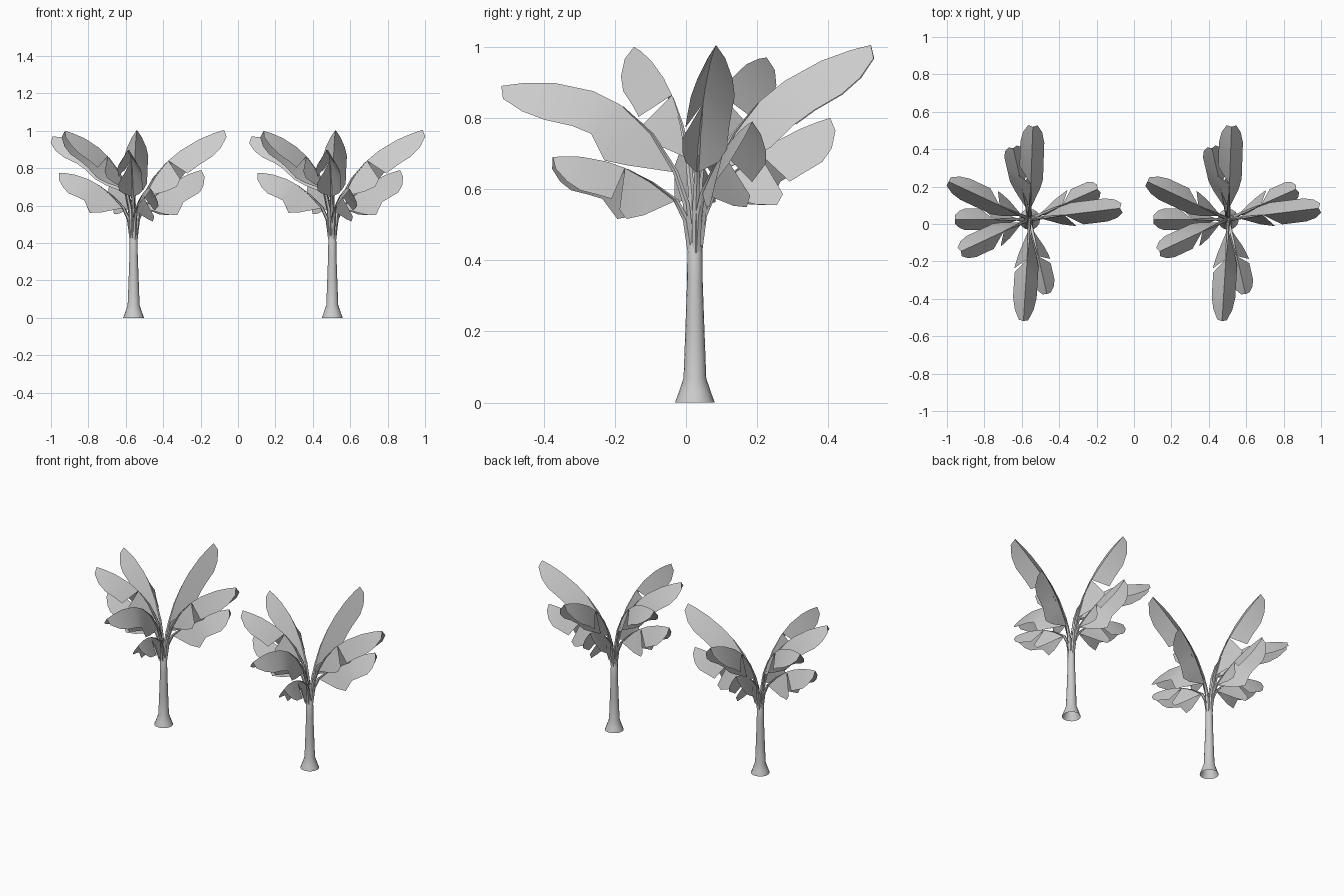
import bpy, math
from mathutils import Vector

cube = bpy.data.objects.get("Cube")
if cube:
    bpy.data.objects.remove(cube, do_unlink=True)

grey = bpy.data.materials.new("plain grey")
grey.use_nodes = True
colour = (0.6, 0.6, 0.6, 1)
grey.diffuse_color = colour
grey.node_tree.nodes["Principled BSDF"].inputs["Base Color"].default_value = colour

TREES = {"right": -0.558, "left": 0.504}
DEPTH = 0.025
CCW, CW = 1, -1


def place(name, verts, faces, angle):
    """Make one mesh and put a copy of it on each tree."""
    mesh = bpy.data.meshes.new(name)
    mesh.from_pydata(verts, [], faces)
    mesh.materials.append(grey)
    for side, x in TREES.items():
        obj = bpy.data.objects.new(f"{side}_{name}", mesh)
        bpy.context.collection.objects.link(obj)
        obj.location = (x, DEPTH, 0)
    bpy.ops.object.select_all(action="DESELECT")
    obj.select_set(True)
    bpy.context.view_layer.objects.active = obj
    bpy.ops.object.shade_smooth_by_angle(angle=math.radians(angle))


def tube(name, rings, sides):
    """Stack of level rings given as (centre, radius), open underneath."""
    verts, faces = [], []
    for centre, radius in rings:
        for i in range(sides):
            a = math.tau * i / sides
            verts.append(Vector(centre) + radius * Vector((math.cos(a), math.sin(a), 0)))
    for k in range(len(rings) - 1):
        for i in range(sides):
            j = (i + 1) % sides
            low, high = k * sides, (k + 1) * sides
            faces.append((low + i, low + j, high + j, high + i))
    faces.append(tuple(range(len(verts) - sides, len(verts))))
    place(name, verts, faces, 50)


# Rows of the outer blade: place on midrib, place on edge, shares of width and drop
MAIN_ROWS = [(0.42, 0.47, 1, 1.05), (0.57, 0.62, 1, 1.05), (0.77, 0.8, 1, 1),
             (0.91, 0.92, 0.8, 0.75), (1, 1, 0.4, 0.35)]


def leaf(name, azimuth, base, mid, tip, width, drop, sag, torn):
    """Folded leaf whose inner blade hangs by sag; the torn half is split in two."""
    a = math.radians(azimuth)
    out = Vector((math.cos(a), math.sin(a), 0))
    side = Vector((-math.sin(a), math.cos(a), 0))
    up = Vector((0, 0, 1))
    p0, pm, p2 = (out * r + up * z for r, z in (base, mid, tip))
    p1 = 2 * pm - (p0 + p2) / 2        # curve passes through mid

    def rib(t):
        return p0 * (1 - t) ** 2 + p1 * 2 * t * (1 - t) + p2 * t * t

    def under(t):
        tangent = ((p1 - p0) * (1 - t) + (p2 - p1) * t).normalized()
        return out * tangent.z - up * tangent.dot(out)

    inner = [(0, 0, 0.05, 0.05), (0.15, 0.14, 0.75, sag * 0.72), (0.27, 0.26, 1, sag)]
    split = inner + [(0.42, 0.36, 1.05, sag * 0.9)]
    verts, faces = [], []
    for half in (CCW, CW):
        pieces = [split, MAIN_ROWS] if half == torn else [inner + MAIN_ROWS]
        for rows in pieces:
            start = len(verts)
            for t, edge, spread, hang in rows:
                outer = rib(edge) + under(edge) * drop * hang
                verts += [rib(t), outer + side * half * width * spread]
            for k in range(len(rows) - 1):
                m = start + 2 * k
                face = (m, m + 2, m + 3, m + 1)
                faces.append(face if half == CCW else face[::-1])
    place(name + "_leaf", verts, faces, 25)

    # Stalk from the crown of the trunk up under the blade
    rings = [(out * 0.01 + up * 0.42, 0.012),
             (out * (base[0] * 0.45) + up * (base[1] * 0.6 + 0.17), 0.011),
             (rib(0), 0.009), (rib(0.2), 0.006), (rib(0.4), 0.002)]
    tube(name + "_stalk", rings, 6)


# Flared trunk
profile = [(0, 0.056), (0.03, 0.045), (0.068, 0.032), (0.2, 0.027), (0.34, 0.022),
           (0.44, 0.021), (0.47, 0.008)]
tube("trunk", [((0, 0, z), r) for z, r in profile], 16)

# Upper crown
leaf("upper_left", 7, (0.055, 0.65), (0.22, 0.87), (0.487, 1.005), 0.062, 0.11, 1.1, CW)
leaf("upper_back", 88, (0.055, 0.65), (0.22, 0.88), (0.495, 1.005), 0.064, 0.11, 1, CCW)
leaf("upper_right_back", 155, (0.045, 0.67), (0.21, 0.89), (0.477, 0.97), 0.062, 0.1, 1, CW)
leaf("upper_right_front", 205, (0.045, 0.69), (0.18, 0.89), (0.405, 1.0), 0.062, 0.1, 1, CCW)
leaf("upper_front", 266.5, (0.055, 0.65), (0.25, 0.86), (0.545, 0.89), 0.063, 0.105, 1.4, CW)

# Lower crown
leaf("lower_left", 24, (0.055, 0.59), (0.22, 0.72), (0.397, 0.79), 0.057, 0.105, 1.4, CCW)
leaf("lower_back", 103, (0.055, 0.59), (0.21, 0.72), (0.39, 0.8), 0.057, 0.105, 1.35, CW)
leaf("lower_right", 180, (0.055, 0.59), (0.22, 0.73), (0.4, 0.775), 0.057, 0.105, 1.4, CW)
leaf("lower_front", 283, (0.055, 0.57), (0.23, 0.67), (0.41, 0.69), 0.057, 0.095, 1.4, CCW)
